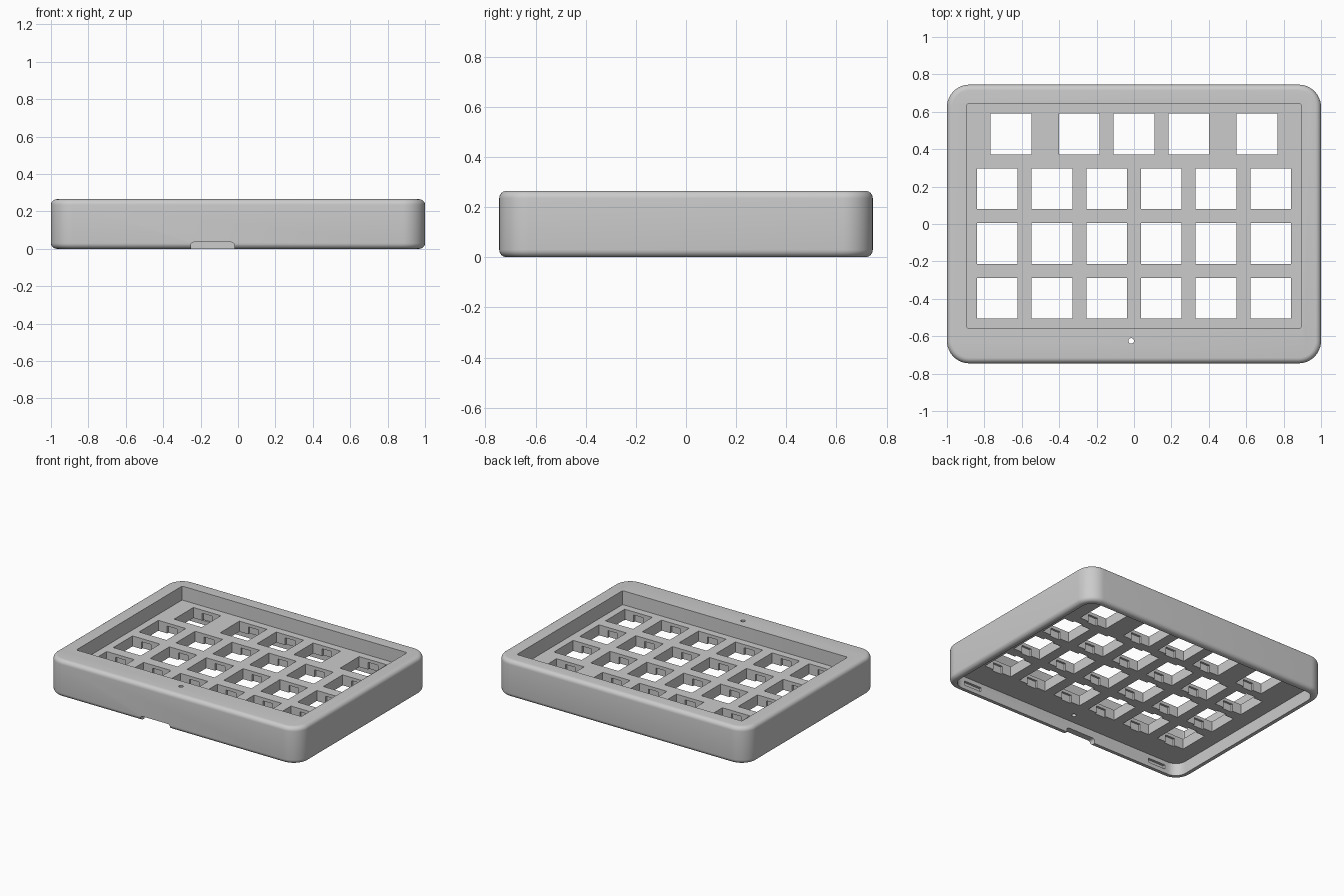
import bpy, bmesh, math
from mathutils import Matrix

if "Cube" in bpy.data.objects:
    bpy.data.objects.remove(bpy.data.objects["Cube"], do_unlink=True)

TOP, PLATE_TOP, PLATE_BOTTOM = 0.265, 0.165, 0.09
PITCH, HOLE = 0.2925, 0.218

gray = bpy.data.materials.new("light gray plastic")
gray.use_nodes = True
gray.diffuse_color = (0.6, 0.6, 0.6, 1)
gray.node_tree.nodes["Principled BSDF"].inputs["Base Color"].default_value = (0.6, 0.6, 0.6, 1)


def add_box(bm, x0, x1, y0, y1, z0, z1):
    size = Matrix.Diagonal((x1 - x0, y1 - y0, z1 - z0, 1))
    place = Matrix.Translation(((x0 + x1) / 2, (y0 + y1) / 2, (z0 + z1) / 2))
    return bmesh.ops.create_cube(bm, size=1, matrix=place @ size)["verts"]


def centred_box(bm, x, y, width, depth, z0, z1):
    return add_box(bm, x - width / 2, x + width / 2, y - depth / 2, y + depth / 2, z0, z1)


def round_edges(bm, axis, radius, segments):
    """Bevel every edge that runs along the axis."""
    edges = [e for e in bm.edges
             if abs((e.verts[0].co - e.verts[1].co).normalized()[axis]) > 0.99]
    bmesh.ops.bevel(bm, geom=edges, offset=radius, segments=segments,
                    profile=0.5, affect='EDGES')


def finish(bm, name):
    bmesh.ops.recalc_face_normals(bm, faces=bm.faces)
    mesh = bpy.data.meshes.new(name)
    bm.to_mesh(mesh)
    bm.free()
    mesh.materials.append(gray)
    obj = bpy.data.objects.new(name, mesh)
    bpy.context.collection.objects.link(obj)
    return obj


# Outer body with rounded corners and rounded rims
bm = bmesh.new()
centred_box(bm, 0, 0, 2, 1.49, 0, TOP)
round_edges(bm, 2, 0.12, 12)
rims = [e for e in bm.edges if abs(e.verts[0].co.z - e.verts[1].co.z) < 1e-5]
bmesh.ops.bevel(bm, geom=rims, offset=0.03, segments=6, profile=0.5, affect='EDGES')
case = finish(bm, "keypad_case")


def carve(bm, name):
    cutter = finish(bm, name)
    cutter.hide_render = True
    mod = case.modifiers.new(name, 'BOOLEAN')
    mod.operation = 'DIFFERENCE'
    mod.solver = 'EXACT'
    mod.object = cutter
    bpy.context.view_layer.objects.active = case
    bpy.ops.object.modifier_apply(modifier=name)
    bpy.data.objects.remove(cutter, do_unlink=True)


# Recess around the keys
bm = bmesh.new()
add_box(bm, -0.893, 0.893, -0.557, 0.642, PLATE_TOP, 0.4)
round_edges(bm, 2, 0.008, 3)
carve(bm, "key_recess")

# Open cavity underneath
bm = bmesh.new()
centred_box(bm, 0, 0, 1.91, 1.40, -0.1, PLATE_BOTTOM)
round_edges(bm, 2, 0.08, 10)
carve(bm, "bottom_cavity")

# Switch openings: three full rows and a spaced top row
openings = [((col - 2.5) * PITCH, -0.397 + row * PITCH)
            for row in range(3) for col in range(6)]
openings += [(k * PITCH, -0.397 + 3 * PITCH) for k in (-2.25, -1, 0, 1, 2.25)]
bm = bmesh.new()
for x, y in openings:
    centred_box(bm, x, y, HOLE, HOLE, 0.05, 0.2)
carve(bm, "switch_openings")

# Clip notches on the front and back walls of each opening
bm = bmesh.new()
for x, y in openings:
    centred_box(bm, x, y, 0.077, HOLE + 0.03, 0.05, PLATE_TOP - 0.023)
carve(bm, "clip_notches")

# Small indicator hole in the front border
bm = bmesh.new()
bmesh.ops.create_cone(bm, cap_ends=True, segments=20, radius1=0.015, radius2=0.015,
                      depth=0.6, matrix=Matrix.Translation((-0.015, -0.625, 0.2)))
carve(bm, "indicator_hole")

# Cable port in the front wall
bm = bmesh.new()
add_box(bm, -0.252, -0.02, -0.9, -0.65, -0.1, 0.035)
round_edges(bm, 1, 0.015, 5)
carve(bm, "cable_port")

# Catch slots on the inner front and back walls
bm = bmesh.new()
for x in (-0.78, 0.78):
    for y in (-0.7, 0.7):
        centred_box(bm, x, y, 0.14, 0.036, 0.03, 0.06)
carve(bm, "catch_slots")

bpy.ops.object.select_all(action='DESELECT')
case.select_set(True)
bpy.context.view_layer.objects.active = case
bpy.ops.object.shade_smooth_by_angle(angle=math.radians(30))
